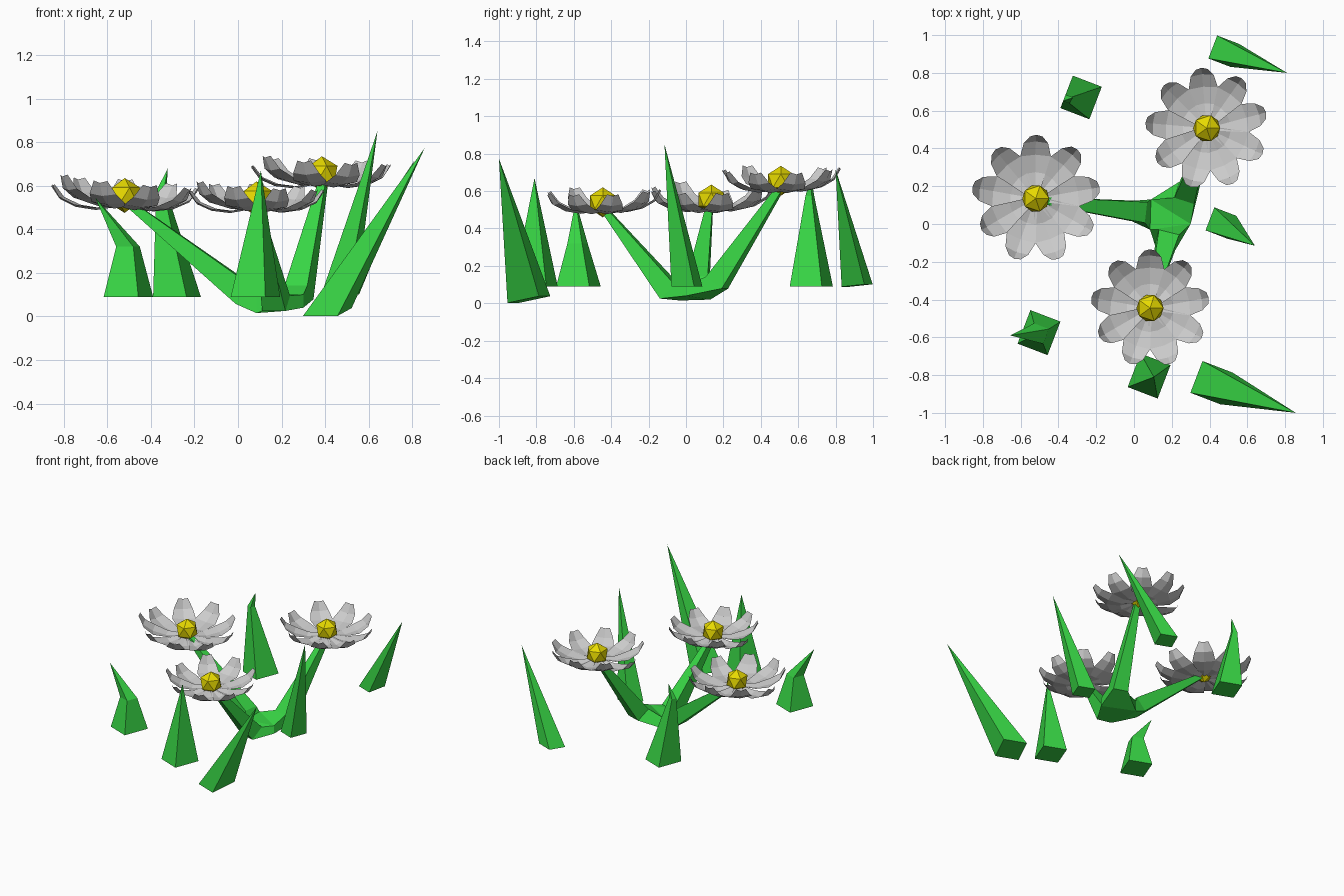
import bpy, bmesh, math
from mathutils import Vector, Matrix

if "Cube" in bpy.data.objects:
    bpy.data.objects.remove(bpy.data.objects["Cube"])


def material(name, color):
    m = bpy.data.materials.new(name)
    m.diffuse_color = color
    m.use_nodes = True
    m.node_tree.nodes["Principled BSDF"].inputs["Base Color"].default_value = m.diffuse_color
    return m


GREEN = material("leaf_green", (0.04, 0.68, 0.06, 1))
YELLOW = material("centre_yellow", (0.8, 0.7, 0.0, 1))


def finish(bm, name, mat=None, closed=True):
    if closed:
        bmesh.ops.recalc_face_normals(bm, faces=bm.faces)
    me = bpy.data.meshes.new(name)
    bm.to_mesh(me)
    bm.free()
    ob = bpy.data.objects.new(name, me)
    bpy.context.collection.objects.link(ob)
    if mat:
        me.materials.append(mat)
    return ob


def bridge(bm, a, b):
    for i in range(4):
        j = (i + 1) % 4
        bm.faces.new((a[i], a[j], b[j], b[i]))


# Petal outline: radius, height, half width; and the droop of each petal in degrees
PETAL = [(0.03, -0.05, 0.02), (0.13, -0.064, 0.05), (0.22, -0.05, 0.078),
         (0.29, -0.016, 0.062), (0.328, 0.04, 0.032)]
DROOP = [-4, -4, 2, -6, -2, 0, 1, 1, -2]


def petals(name, centre, start, scale, lean):
    bm = bmesh.new()
    for k, droop in enumerate(DROOP):
        turn = Matrix.Rotation(math.radians(start + 40 * k), 4, 'Z')
        pitch = Matrix.Rotation(math.radians(droop), 4, 'Y')
        xf = (Matrix.Translation(centre) @ Matrix.Rotation(math.radians(lean), 4, 'Y')
              @ turn @ pitch @ Matrix.Scale(scale, 4))
        rows = [[bm.verts.new(xf @ Vector((r - 0.008 * abs(s), s * w, z + 0.01 * abs(s))))
                 for s in (-1, 0, 1)] for r, z, w in PETAL]
        for a, b in zip(rows, rows[1:]):
            for i in (0, 1):
                bm.faces.new((a[i], b[i], b[i + 1], a[i + 1]))
    finish(bm, name + "_petals", closed=False)


def flower_centre(name, centre):
    bm = bmesh.new()
    bmesh.ops.create_icosphere(bm, subdivisions=1, radius=0.08,
                               matrix=Matrix.Translation(centre))
    finish(bm, name + "_centre", YELLOW)


# Flowers: centre, first petal angle, scale, lean
FLOWERS = {
    "left_flower": ((-0.52, 0.135, 0.555), 90, 1.04, 2),
    "back_flower": ((0.385, 0.507, 0.655), 95, 0.99, 0),
    "front_flower": ((0.085, -0.445, 0.54), 90, 0.96, 0),
}
for name, (c, start, scale, lean) in FLOWERS.items():
    petals(name, Vector(c), start, scale, lean)
    flower_centre(name, Vector(c))

# Three-way stem: a triangular hub with a tapered arm from each side
bm = bmesh.new()
corners = [(0.09, 0.13, 0.02), (0.085, -0.03, 0.015), (0.30, 0.0, 0.04)]
low = [bm.verts.new(c) for c in corners]
top = [bm.verts.new((x, y, 0.10)) for x, y, z in corners]
bm.faces.new(low)
bm.faces.new(top)
# Arms: hub corner pair, elbow centre, tip
ARMS = [((0, 1), (0.03, 0.065, 0.10), (-0.49, 0.125, 0.51)),
        ((1, 2), (0.175, -0.085, 0.06), (0.09, -0.42, 0.48)),
        ((2, 0), (0.28, 0.165, 0.11), (0.39, 0.50, 0.61))]
for (i, j), elbow, tip in ARMS:
    prev = [low[i], low[j], top[j], top[i]]
    elbow, tip = Vector(elbow), Vector(tip)
    flat = tip - elbow
    side = Vector((-flat.y, flat.x, 0)).normalized()
    if side.dot(low[j].co - low[i].co) < 0:
        side = -side
    up = side.cross(flat).normalized()
    up = up if up.z > 0 else -up
    for p, h in ((elbow, 0.055), (tip, 0.018)):
        ring = [bm.verts.new(p + side * h * s + up * h * t)
                for s, t in ((-1, -1), (1, -1), (1, 1), (-1, 1))]
        bridge(bm, prev, ring)
        prev = ring
    bm.faces.new(prev)
finish(bm, "branching_stem", GREEN)

# Grass blades: base centre, half sizes, slope of base, tip, optional bend (centre, half size)
BLADES = [
    ((0.41, -0.84, 0.02), (0.085, 0.09), 0.2, (0.857, -1.0, 0.773), None),
    ((0.08, -0.805, 0.09), (0.085, 0.095), 0, (0.105, -0.81, 0.67), None),
    ((-0.503, -0.575, 0.09), (0.085, 0.095), 0, (-0.655, -0.59, 0.545),
     ((-0.505, -0.58, 0.32), 0.042)),
    ((-0.28, 0.67, 0.09), (0.082, 0.092), 0, (-0.322, 0.67, 0.68),
     ((-0.352, 0.662, 0.575), 0.018)),
    ((0.46, 0.005, 0.09), (0.062, 0.065), 0, (0.64, -0.115, 0.85), None),
    ((0.475, 0.915, 0.095), (0.062, 0.065), 0.1, (0.81, 0.80, 0.715), None),
]
for n, (base, (hx, hy), slope, tip, bend) in enumerate(BLADES, 1):
    bm = bmesh.new()
    rot = Matrix.Rotation(math.radians(-21), 3, 'Z')
    square = [(-1, -1), (1, -1), (1, 1), (-1, 1)]
    ring = [bm.verts.new(Vector(base) + rot @ Vector((hx * s, hy * t, slope * hy * t)))
            for s, t in square]
    bm.faces.new(ring)
    if bend:
        mid = [bm.verts.new(Vector(bend[0]) + rot @ Vector((bend[1] * s, bend[1] * t, 0)))
               for s, t in square]
        bridge(bm, ring, mid)
        ring = mid
    apex = bm.verts.new(tip)
    for i in range(4):
        bm.faces.new((ring[i], ring[(i + 1) % 4], apex))
    finish(bm, f"grass_blade_{n}", GREEN)
